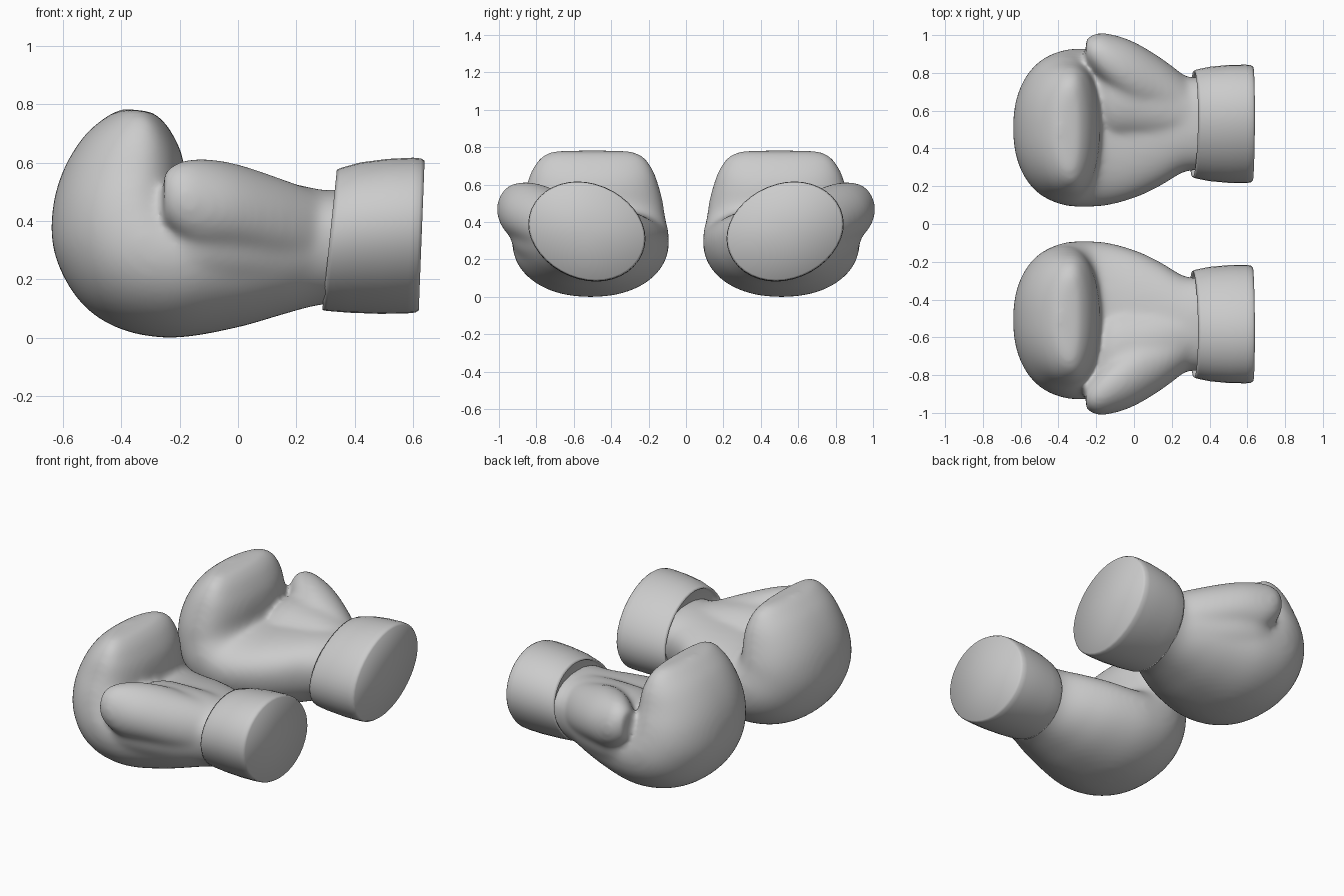
import bpy
import bmesh
import math
from mathutils import Vector

old = bpy.data.objects.get("Cube")
if old:
    bpy.data.objects.remove(old)

GREY = (0.6, 0.6, 0.6, 1.0)
leather = bpy.data.materials.new("grey_leather")
leather.use_nodes = True
leather.diffuse_color = GREY
leather.node_tree.nodes["Principled BSDF"].inputs["Base Color"].default_value = GREY


def spline(rows, steps=4):
    """Pass a smooth curve through rows of numbers."""
    rows = [Vector(r) for r in rows]
    ends = [rows[0]] + rows + [rows[-1]]
    result = []
    for a, b, c, d in zip(ends, ends[1:], ends[2:], ends[3:]):
        for k in range(steps):
            t = k / steps
            result.append(b + (c - a) * (t / 2) + (a * 2 - b * 5 + c * 4 - d) * (t * t / 2)
                          + (b * 3 - a - c * 3 + d) * (t ** 3 / 2))
    return result + [rows[-1]]


def loft(bm, sections, power=2.0, taper=0.0, count=40):
    """Skin closed superellipse rings given as (centre, half axis u, half axis v)."""
    def bend(value):
        return math.copysign(abs(value) ** (2 / power), value)

    rings = []
    for centre, u, v in sections:
        ring = []
        for i in range(count):
            a = math.tau * i / count
            rise = bend(math.sin(a))
            ring.append(bm.verts.new(Vector(centre) + Vector(v) * rise
                                     + Vector(u) * bend(math.cos(a)) * (1 + taper * rise)))
        rings.append(ring)
    for low, high in zip(rings, rings[1:]):
        for i in range(count):
            j = (i + 1) % count
            bm.faces.new((low[i], low[j], high[j], high[i]))
    # fan caps
    for ring, section in ((rings[0], sections[0]), (rings[-1], sections[-1])):
        hub = bm.verts.new(section[0])
        for i in range(count):
            bm.faces.new((hub, ring[i], ring[(i + 1) % count]))


def make_object(name, bm, side):
    bmesh.ops.scale(bm, vec=(1, side, 1), verts=bm.verts)
    bmesh.ops.recalc_face_normals(bm, faces=bm.faces)
    for face in bm.faces:
        face.smooth = True
    mesh = bpy.data.meshes.new(name)
    bm.to_mesh(mesh)
    bm.free()
    mesh.materials.append(leather)
    obj = bpy.data.objects.new(name, mesh)
    bpy.context.collection.objects.link(obj)
    return obj


# Hand: knuckle side x, z, palm side x, z, centre y, half width
HAND = [
    (.38, .12, .38, .51, .53, .245), (.27, .11, .27, .505, .53, .25),
    (.14, .075, .14, .495, .52, .315), (0, .035, .02, .485, .51, .365),
    (-.2, 0, -.08, .475, .51, .405), (-.36, .015, -.14, .475, .51, .415),
    (-.49, .075, -.16, .475, .51, .415), (-.58, .175, -.17, .48, .51, .41),
    (-.635, .31, -.175, .50, .51, .395), (-.635, .45, -.18, .53, .505, .38),
    (-.597, .58, -.182, .58, .5, .355), (-.525, .695, -.20, .65, .5, .325),
    (-.44, .765, -.245, .73, .5, .275), (-.39, .785, -.295, .775, .5, .21),
]
# Thumb: centre x, y, z, half width, half height
THUMB = [
    (.30, .62, .35, .14, .14), (.15, .715, .395, .16, .15),
    (0, .79, .435, .175, .16), (-.12, .855, .455, .15, .16),
    (-.2, .90, .475, .11, .13), (-.255, .92, .485, .06, .085),
]
# Web that blends thumb into palm: same columns
WEB = [
    (.32, .58, .33, .17, .17), (.15, .63, .335, .21, .20), (0, .67, .345, .24, .205),
    (-.12, .69, .345, .25, .20), (-.2, .72, .33, .21, .17),
]
# Cuff: x, z, lean, scale
CUFF = [
    (.345, .338, .025, .84), (.322, .336, .025, .87), (.314, .335, .025, .90),
    (.33, .337, .025, .92), (.40, .343, .02, .965), (.50, .347, .012, .995),
    (.59, .35, .01, 1.0), (.618, .35, .01, .99), (.63, .35, .01, .96),
]

for prefix, side in (("back", 1), ("front", -1)):
    # Hand, thumb and web, fused into one soft skin
    bm = bmesh.new()
    loft(bm, [(((ox + ix) / 2, y, (oz + iz) / 2), (0, w, 0),
               ((ix - ox) / 2, 0, (iz - oz) / 2))
              for ox, oz, ix, iz, y, w in spline(HAND)], power=2.25, taper=0.12)
    for rows, power in ((THUMB, 2.0), (WEB, 2.2)):
        loft(bm, [((x, y, z), (0, w, 0), (0, 0, h)) for x, y, z, w, h in spline(rows)],
             power)
    glove = make_object(prefix + "_glove", bm, side)
    remesh = glove.modifiers.new("fuse", "REMESH")
    remesh.mode = "VOXEL"
    remesh.voxel_size = 0.014
    remesh.use_smooth_shade = True
    soften = glove.modifiers.new("soften", "SMOOTH")
    soften.factor = 0.5
    soften.iterations = 26

    # Wrist cuff with a rolled lip and closed end
    bm = bmesh.new()
    loft(bm, [((x, .53, z), (0, .31 * s, 0), (lean, .05 * s, .267 * s))
              for x, z, lean, s in CUFF], power=1.95)
    make_object(prefix + "_cuff", bm, side)
